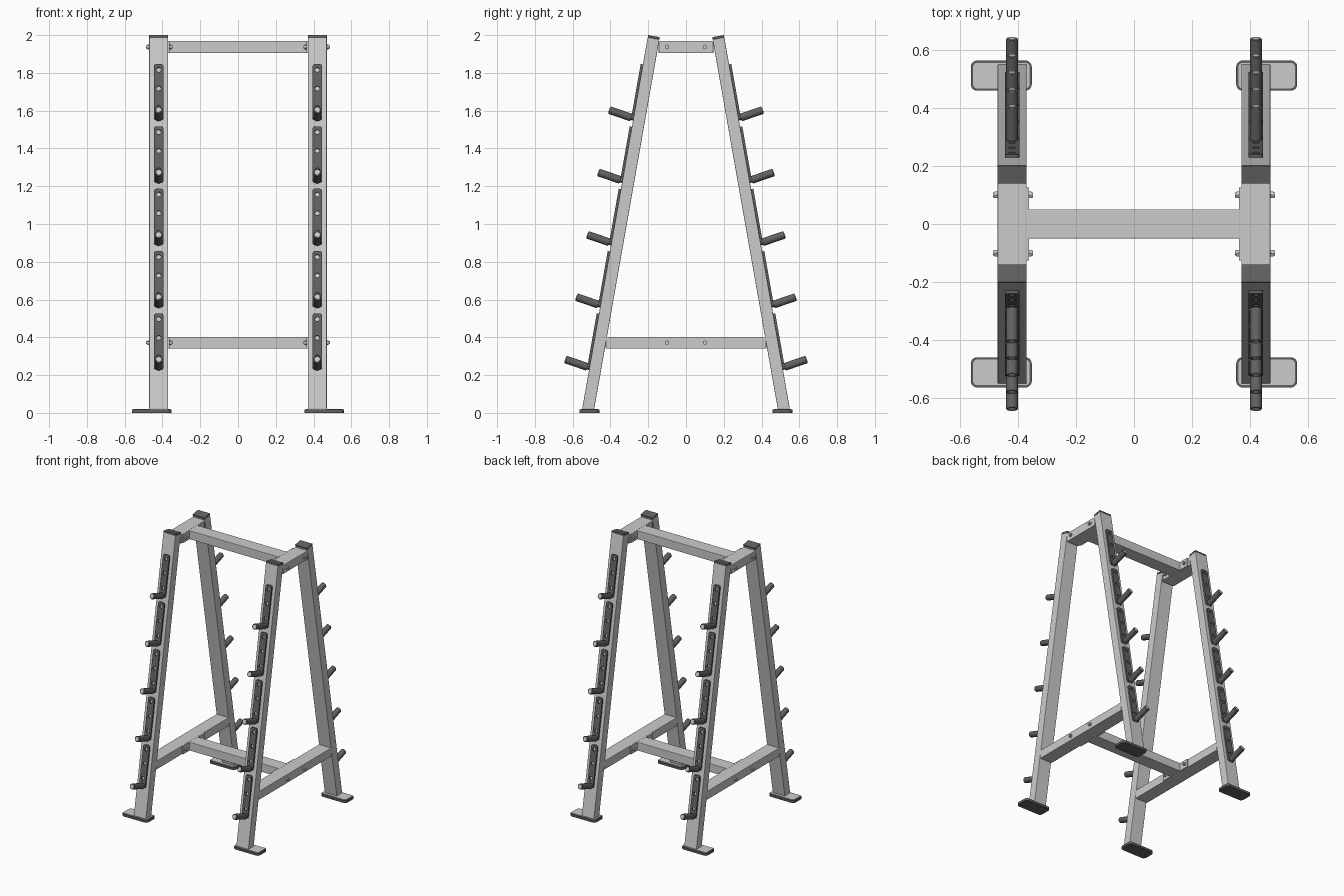
import bpy, bmesh, math
from mathutils import Matrix, Vector

if "Cube" in bpy.data.objects:
    bpy.data.objects.remove(bpy.data.objects["Cube"])

LEAN = math.radians(10)
PITCH = 0.33
X = 0.42


def outer_y(z):
    """Outer face of the leaning leg at height z."""
    return 0.55 - math.tan(LEAN) * (z - 0.02)


def material(name, v):
    m = bpy.data.materials.new(name)
    m.diffuse_color = (v, v, v, 1)
    m.use_nodes = True
    m.node_tree.nodes["Principled BSDF"].inputs["Base Color"].default_value = m.diffuse_color
    return m


dark = material("dark_grey", 0.12)


def finish(name, bm, mirror="", mat=None, bevel=0, hooks=False, smooth=False):
    bmesh.ops.recalc_face_normals(bm, faces=bm.faces)
    me = bpy.data.meshes.new(name)
    bm.to_mesh(me)
    bm.free()
    ob = bpy.data.objects.new(name, me)
    bpy.context.collection.objects.link(ob)
    if mat:
        me.materials.append(mat)
    if bevel:
        b = ob.modifiers.new("bevel", 'BEVEL')
        b.width, b.segments = bevel, 2
    if hooks:
        a = ob.modifiers.new("five_levels", 'ARRAY')
        a.count = 5
        a.use_relative_offset = False
        a.use_constant_offset = True
        a.constant_offset_displace = (0, PITCH * math.tan(LEAN), -PITCH)
    if mirror:
        m = ob.modifiers.new("mirror", 'MIRROR')
        m.use_axis = ("x" in mirror, "y" in mirror, "z" in mirror)
        m.use_mirror_merge = False
    if smooth:
        bpy.ops.object.select_all(action='DESELECT')
        ob.select_set(True)
        bpy.context.view_layer.objects.active = ob
        bpy.ops.object.shade_smooth_by_angle(angle=math.radians(35))
    return ob


def prism(bm, pts, vec):
    f = bm.faces.new([bm.verts.new(p) for p in pts])
    r = bmesh.ops.extrude_face_region(bm, geom=[f])
    bmesh.ops.translate(bm, vec=vec, verts=[v for v in r["geom"] if isinstance(v, bmesh.types.BMVert)])


def box(name, x, y, z, mirror="", **kw):
    bm = bmesh.new()
    prism(bm, [(x[0], y[0], z[0]), (x[1], y[0], z[0]), (x[1], y[1], z[0]), (x[0], y[1], z[0])],
          (0, 0, z[1] - z[0]))
    return finish(name, bm, mirror, **kw)


def rod(bm, a, b, r, n=20):
    a, b = Vector(a), Vector(b)
    d = b - a
    mat = Matrix.Translation((a + b) / 2) @ d.to_track_quat('Z', 'Y').to_matrix().to_4x4()
    bmesh.ops.create_cone(bm, cap_ends=True, segments=n, radius1=r, radius2=r, depth=d.length, matrix=mat)


def rounded(w, h, r, n=5):
    pts = []
    for i, (sx, sy) in enumerate([(1, 1), (-1, 1), (-1, -1), (1, -1)]):
        for k in range(n + 1):
            t = math.pi / 2 * (i + k / n)
            pts.append((sx * (w / 2 - r) + r * math.cos(t), sy * (h / 2 - r) + r * math.sin(t)))
    return pts


# leaning legs with dark end caps
axis = Vector((0, -math.sin(LEAN), math.cos(LEAN)))
top_out = Vector((X - 0.05, outer_y(2.0), 2.0))
top_in = top_out - Vector((0, math.cos(LEAN), math.sin(LEAN))) * 0.063
cap = axis * 0.012
bm = bmesh.new()
prism(bm, [(X - 0.05, 0.55, 0.02), top_out - cap, top_in - cap, (X - 0.05, 0.486, 0.02)], (0.1, 0, 0))
finish("leg", bm, "xy", bevel=0.003)
bm = bmesh.new()
prism(bm, [top_out - cap, top_out, top_in, top_in - cap], (0.1, 0, 0))
finish("leg_end_cap", bm, "xy", mat=dark, bevel=0.002)

# foot pads with a lighter plate on top
for name, inset, z0, z1, mat in [("foot_pad", 0, 0, 0.017, dark), ("foot_plate", 0.008, 0.016, 0.021, None)]:
    bm = bmesh.new()
    prism(bm, [(0.457 + x, 0.511 + y, z0) for x, y in rounded(0.21 - 2 * inset, 0.104 - 2 * inset, 0.022 - inset)],
          (0, 0, z1 - z0))
    finish(name, bm, "xy", mat=mat, smooth=True)

# side beams, cross beams, flanges and bolts at both heights
for tag, z0, z1, y in [("upper", 1.905, 1.97, 0.145), ("lower", 0.34, 0.403, 0.425)]:
    box(tag + "_side_beam", (X - 0.05, X + 0.05), (-y, y), (z0, z1), "x", bevel=0.003)
    box(tag + "_cross_beam", (-0.365, 0.365), (-0.05, 0.05), (z0, z1), bevel=0.003)
    box(tag + "_flange", (0.362, 0.37), (-0.125, 0.125), (z0 + 0.001, z1 - 0.001), "x")
    zc = (z0 + z1) / 2
    bm = bmesh.new()
    for xa, s in [(0.47, 1), (0.363, -1)]:
        rod(bm, (xa, 0.1, zc), (xa + 0.01 * s, 0.1, zc), 0.013, 6)
        rod(bm, (xa, 0.1, zc), (xa + 0.016 * s, 0.1, zc), 0.008, 12)
    finish(tag + "_bolt", bm, "xy")

# hook backing plate with three holes, drawn as a filled outline
cu = bpy.data.curves.new("outline", 'CURVE')
cu.dimensions = '2D'
cu.fill_mode = 'BOTH'
cu.extrude = 0.006
loops = [rounded(0.05, 0.30, 0.012)]
for dz in (0.12, 0.02, -0.085):
    loops.append([(0.012 * math.cos(t * math.pi / 8), dz + 0.012 * math.sin(t * math.pi / 8)) for t in range(16)])
for pts in loops:
    sp = cu.splines.new('POLY')
    sp.points.add(len(pts) - 1)
    for p, (x, y) in zip(sp.points, pts):
        p.co = (x, y, 0, 1)
    sp.use_cyclic_u = True
tmp = bpy.data.objects.new("outline", cu)
bpy.context.collection.objects.link(tmp)
bpy.context.view_layer.update()
bm = bmesh.new()
bm.from_mesh(tmp.to_mesh())
tmp.to_mesh_clear()
bpy.data.objects.remove(tmp)
bmesh.ops.remove_doubles(bm, verts=bm.verts, dist=1e-5)
place = Matrix.Translation((X, outer_y(1.698) + 0.006, 1.698)) @ Matrix.Rotation(math.pi / 2 + LEAN, 4, 'X')
bmesh.ops.transform(bm, matrix=place, verts=bm.verts)
finish("hook_plate", bm, "xy", mat=dark, hooks=True, smooth=True)

# upward-tilted pegs: thin core rod inside a thicker sleeve
tilt = math.radians(19)
d = Vector((0, math.cos(tilt), math.sin(tilt)))
tip = Vector((X, 0.405, 1.603))
bm = bmesh.new()
rod(bm, tip - d * 0.15, tip + d * 0.002, 0.013)
finish("peg_core", bm, "xy", hooks=True, smooth=True)
bm = bmesh.new()
rod(bm, tip - d * 0.122, tip, 0.0205, 24)
finish("peg_sleeve", bm, "xy", mat=dark, bevel=0.002, hooks=True, smooth=True)
